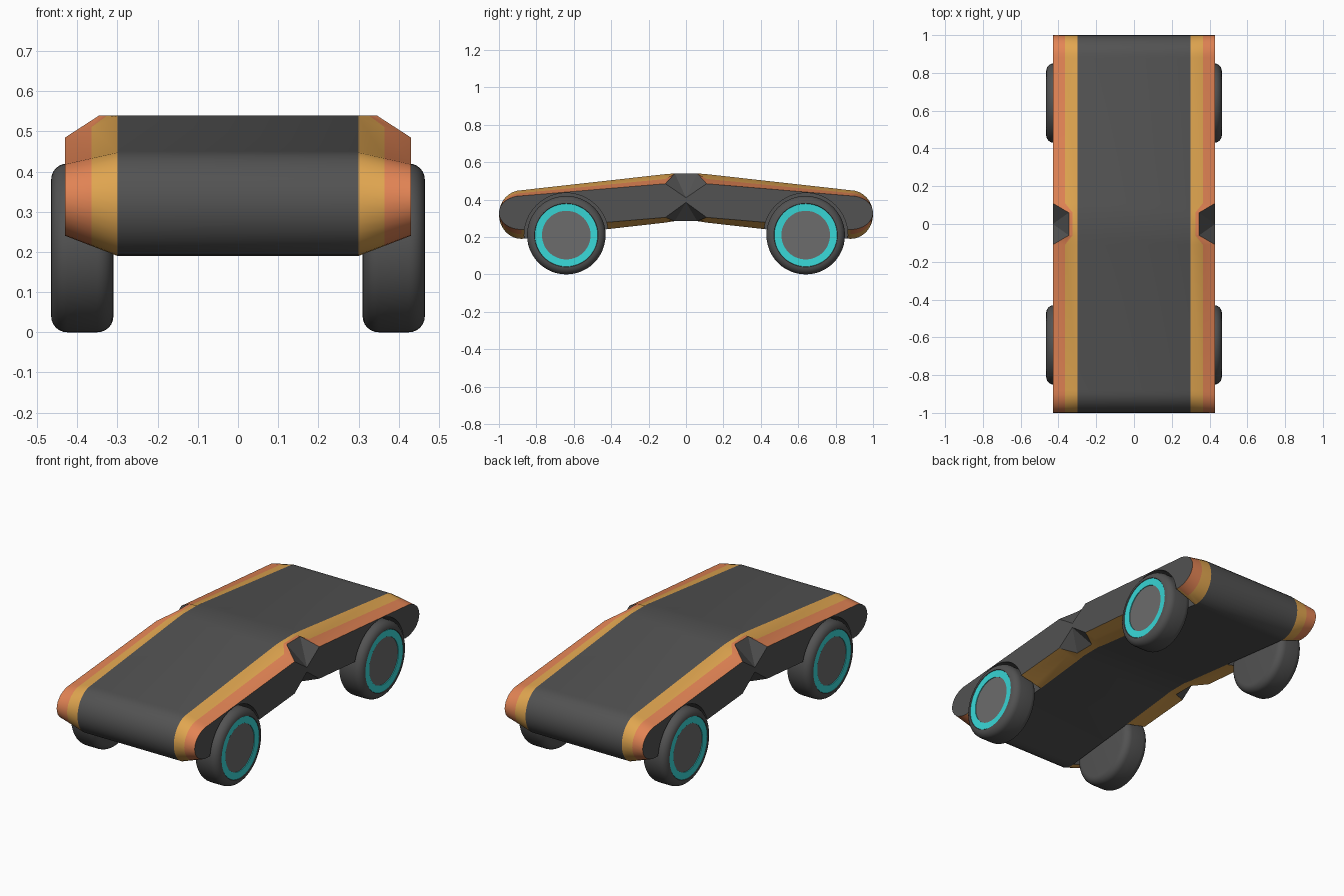
import bpy, bmesh
from math import sin, cos, pi, radians

if "Cube" in bpy.data.objects:
    bpy.data.objects.remove(bpy.data.objects["Cube"])


def material(name, rgb):
    m = bpy.data.materials.new(name)
    m.diffuse_color = (*rgb, 1)
    m.use_nodes = True
    m.node_tree.nodes["Principled BSDF"].inputs["Base Color"].default_value = m.diffuse_color
    return m


DARK = material("dark_grey", (0.085, 0.085, 0.085))
GREY = material("hub_grey", (0.15, 0.15, 0.15))
YELLOW = material("amber", (0.75, 0.38, 0.08))
ORANGE = material("orange", (0.76, 0.23, 0.09))
CYAN = material("cyan", (0.04, 0.68, 0.68))


def make_object(name, bm, mats, angle=None):
    bmesh.ops.recalc_face_normals(bm, faces=bm.faces)
    me = bpy.data.meshes.new(name)
    bm.to_mesh(me)
    bm.free()
    ob = bpy.data.objects.new(name, me)
    bpy.context.collection.objects.link(ob)
    for m in mats:
        me.materials.append(m)
    if angle:
        bpy.ops.object.select_all(action='DESELECT')
        ob.select_set(True)
        bpy.context.view_layer.objects.active = ob
        bpy.ops.object.shade_smooth_by_angle(angle=radians(angle))
    return ob


def lathe(bm, profile, y, z, side, n=48):
    """Closed (x, radius) profile turned about a wheel axle."""
    rings = []
    for x, r in profile:
        if r == 0:
            rings.append([bm.verts.new((side * x, y, z))])
        else:
            rings.append([bm.verts.new((side * x, y + r * cos(2 * pi * i / n),
                                        z + r * sin(2 * pi * i / n))) for i in range(n)])
    for a, b in zip(rings, rings[1:]):
        for i in range(n):
            j = (i + 1) % n
            vs = [a[i % len(a)], a[j % len(a)], b[j % len(b)], b[i % len(b)]]
            bm.faces.new(list(dict.fromkeys(vs)))


# Body: stations (distance from middle, inner z, outer z) from roof round the nose to the belly
NOSE = [(0.88 + 0.12 * sin(pi * i / 16), 0.32 + 0.13 * cos(pi * i / 16),
         0.33 + 0.09 * cos(pi * i / 16)) for i in range(17)]
HALF = [(0.06, 0.54, 0.54), (0.11, 0.536, 0.485)] + NOSE + [(0.11, 0.277, 0.305), (0.06, 0.285, 0.285)]
LOOP = [(-y, a, b) for y, a, b in HALF] + list(reversed(HALF))
N, H = len(LOOP), len(HALF)

bm = bmesh.new()
rows = []
for y, zi, zo in LOOP:
    notch = abs(y) < 0.1
    xs = (0.30, 0.325, 0.345) if notch else (0.30, 0.365, 0.43)
    half = list(zip(xs, (zi, (zi + zo) / 2, zo)))
    pts = [(-x, z) for x, z in reversed(half)] + half
    rows.append([bm.verts.new((x, y, z)) for x, z in pts])
for i in range(N):
    j = (i + 1) % N
    k = i % H if i < H else (2 * H - 2 - i)
    belly = k >= H - 3 or i == H - 1
    for c, slot in enumerate((2, 1, 0, 1, 2)):
        f = bm.faces.new((rows[i][c], rows[i][c + 1], rows[j][c + 1], rows[j][c]))
        f.material_index = 1 if belly and slot else slot
# Side walls with the pointed notches at the waist
for c, s in ((0, -1), (5, 1)):
    top = bm.verts.new((s * 0.43, 0, 0.41))
    low = bm.verts.new((s * 0.43, 0, 0.385))
    e = [r[c] for r in rows]
    bm.faces.new(e[1:H - 1] + [low, top])
    bm.faces.new(e[H + 1:N - 1] + [top, low])
    for a, b in ((1, 0), (0, N - 1), (N - 1, N - 2)):
        bm.faces.new((e[a], e[b], top))
    for a, b in ((H - 2, H - 1), (H - 1, H), (H, H + 1)):
        bm.faces.new((e[a], e[b], low))
body = make_object("body", bm, (DARK, YELLOW, ORANGE))

# Wheel arches cut out of the body
WHEELS = [(s, y) for s in (-1, 1) for y in (-0.64, 0.64)]
bm = bmesh.new()
for s, y in WHEELS:
    lathe(bm, [(0.3, 0), (0.3, 0.225), (0.55, 0.225), (0.55, 0)], y, 0.21, s, 64)
cutter = make_object("arch_cutter", bm, (DARK,))
mod = body.modifiers.new("arches", 'BOOLEAN')
mod.operation, mod.solver, mod.object = 'DIFFERENCE', 'EXACT', cutter
bpy.context.view_layer.objects.active = body
body.select_set(True)
bpy.ops.object.modifier_apply(modifier=mod.name)
bpy.data.objects.remove(cutter)
bpy.ops.object.select_all(action='DESELECT')
body.select_set(True)
bpy.ops.object.shade_smooth_by_angle(angle=radians(20))

# Wheels: rounded tyre, glowing ring and hub
R = 0.04
ARC = [pi / 2 * i / 6 for i in range(7)]
TYRE = ([(0.31, 0)] + [(0.35 - R * cos(a), 0.17 + R * sin(a)) for a in ARC]
        + [(0.425 + R * sin(a), 0.17 + R * cos(a)) for a in ARC] + [(0.455, 0.165), (0.455, 0)])
RING = [(0.45, 0.168), (0.463, 0.168), (0.461, 0.13), (0.45, 0.13), (0.45, 0.168)]
HUB = [(0.45, 0), (0.45, 0.131), (0.457, 0.131), (0.457, 0)]
for s, y in WHEELS:
    tag = ("front" if y < 0 else "back") + ("_right" if s > 0 else "_left")
    for part, prof, mat in (("tyre", TYRE, DARK), ("wheel_ring", RING, CYAN), ("hub", HUB, GREY)):
        bm = bmesh.new()
        lathe(bm, prof, y, 0.21, s)
        make_object(f"{part}_{tag}", bm, (mat,), 35)
